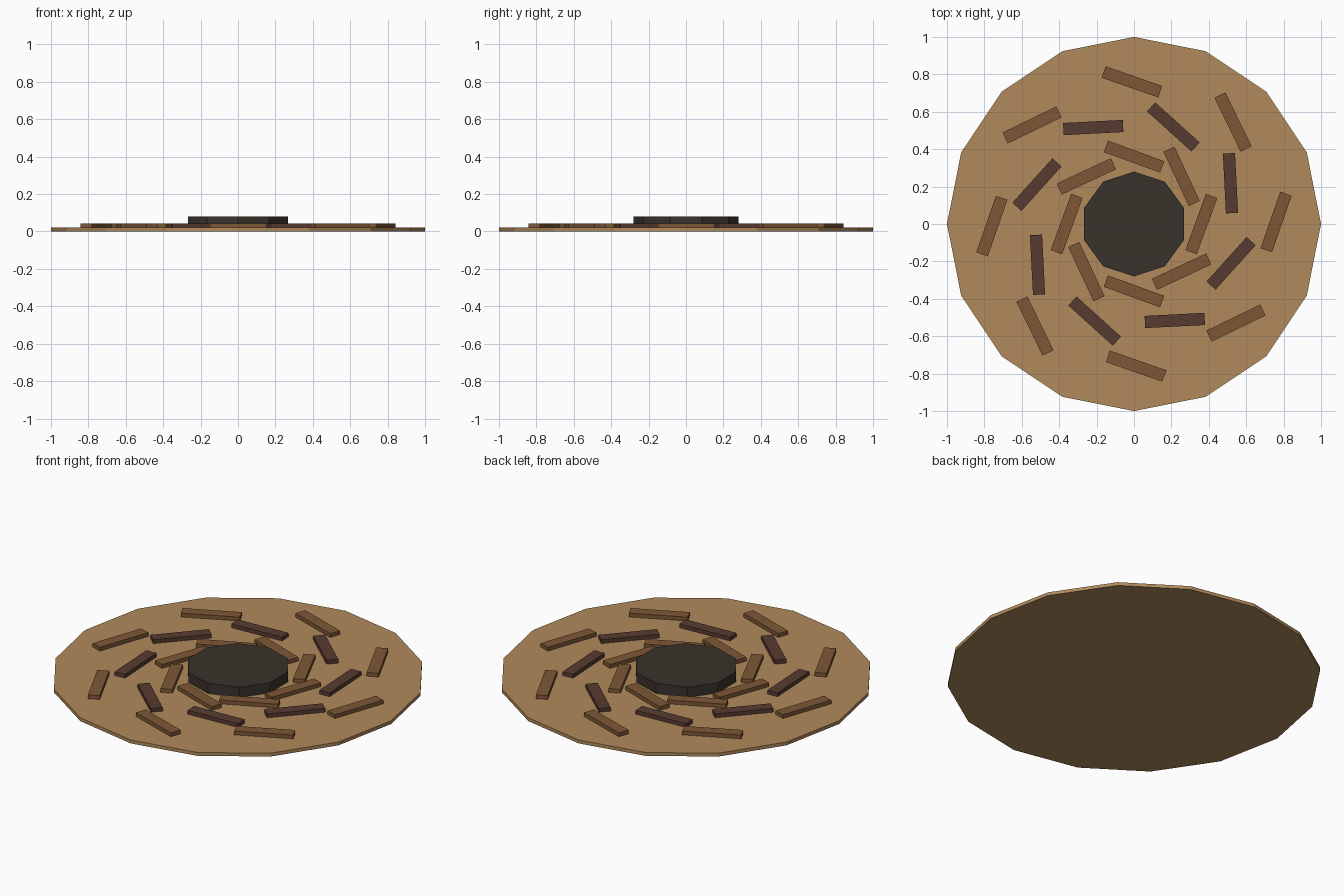
import bpy
import math

if "Cube" in bpy.data.objects:
    bpy.data.objects.remove(bpy.data.objects["Cube"])


def make_material(name, rgb):
    mat = bpy.data.materials.new(name)
    mat.diffuse_color = (*rgb, 1.0)
    mat.use_nodes = True
    mat.node_tree.nodes["Principled BSDF"].inputs["Base Color"].default_value = mat.diffuse_color
    return mat


TAN = make_material("tan soil", (0.434, 0.254, 0.107))
BROWN = make_material("mid brown", (0.205, 0.095, 0.037))
DARK = make_material("dark red brown", (0.095, 0.043, 0.029))
CHARCOAL = make_material("charcoal", (0.042, 0.032, 0.025))


def disc(name, sides, radius, z0, z1, mat):
    """Flat-sided disc with one corner on +y."""
    bpy.ops.mesh.primitive_cylinder_add(vertices=sides, radius=radius,
                                        depth=z1 - z0, location=(0, 0, (z0 + z1) / 2))
    obj = bpy.context.object
    obj.name = name
    obj.data.materials.append(mat)


def slat(name, radius, angle, mat):
    """Thin plank lying on the base, turned 20 degrees off the tangent."""
    bpy.ops.mesh.primitive_cube_add(
        size=1, location=(radius * math.cos(angle), radius * math.sin(angle), 0.03),
        rotation=(0, 0, angle + math.radians(70)))
    obj = bpy.context.object
    obj.name = name
    obj.scale = (0.32, 0.065, 0.025)
    obj.data.materials.append(mat)


# Base plate and raised centre
disc("base_disc", 16, 1.0, 0.0, 0.02, TAN)
disc("centre_hub", 10, 0.28, 0.005, 0.08, CHARCOAL)

# Three swirling rings of slats, each ring twisted on from the last
rings = [("inner_slat", 0.36, BROWN), ("middle_slat", 0.56, DARK), ("outer_slat", 0.76, BROWN)]
for k, (name, radius, mat) in enumerate(rings):
    for i in range(8):
        slat(f"{name}_{i + 1}", radius, math.tau * i / 8 + 0.4 * k, mat)
